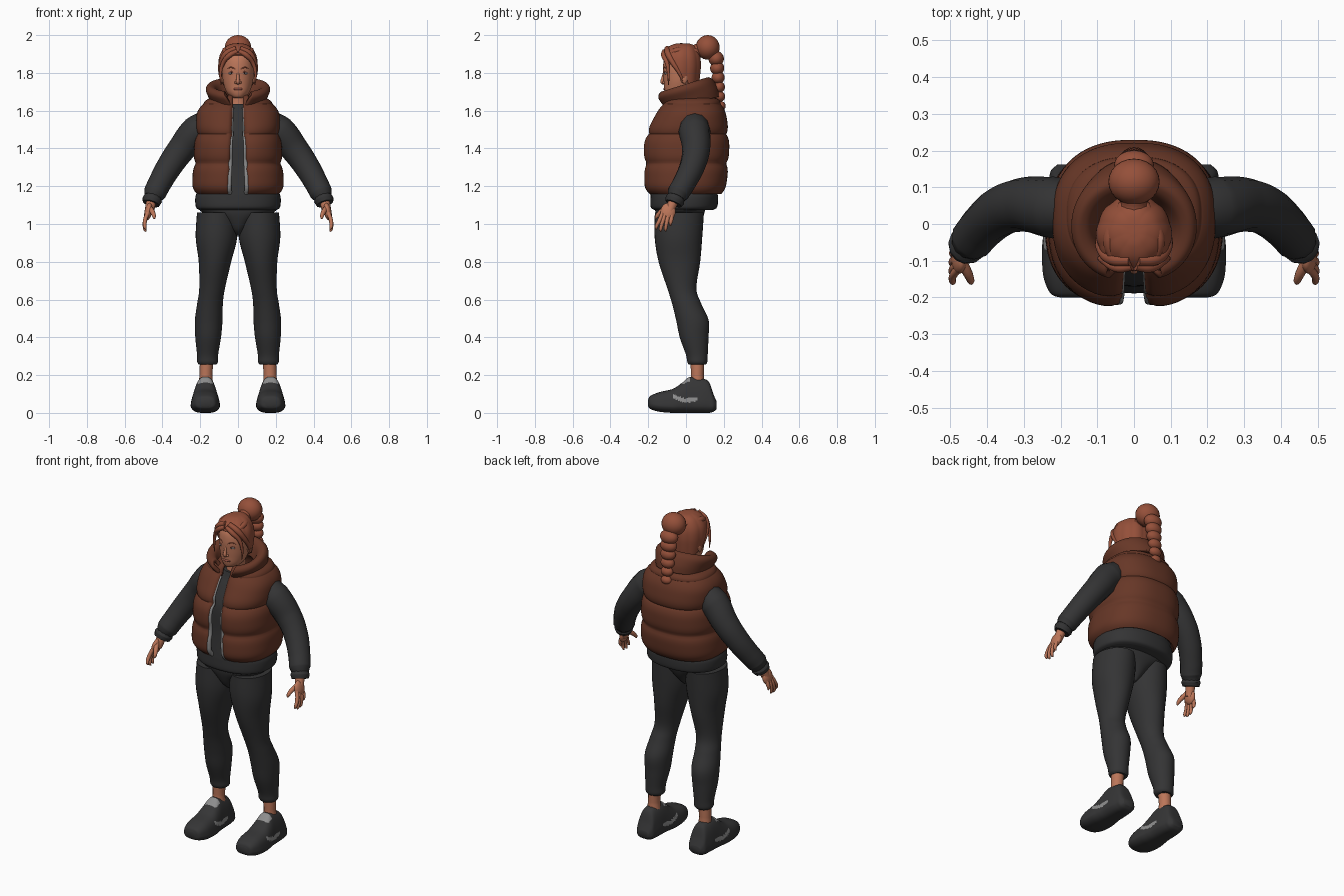
import bpy, bmesh, math
from mathutils import Vector, Matrix

cube = bpy.data.objects.get("Cube")
if cube:
    bpy.data.objects.remove(cube, do_unlink=True)


def paint(name, r, g, b):
    mat = bpy.data.materials.new(name)
    mat.use_nodes = True
    mat.diffuse_color = (r, g, b, 1)
    bsdf = next(n for n in mat.node_tree.nodes if n.type == 'BSDF_PRINCIPLED')
    bsdf.inputs["Base Color"].default_value = (r, g, b, 1)
    bsdf.inputs["Roughness"].default_value = .8
    return mat


SKIN = paint("skin", .5, .18, .1)
HAIR = paint("auburn hair", .3, .08, .042)
VEST = paint("rust brown padding", .135, .038, .02)
CLOTH = paint("charcoal cloth", .034, .034, .035)
SHOE = paint("shoe black", .036, .036, .037)
GREY = paint("grey trim", .27, .27, .27)
LIP = paint("lip", .36, .1, .07)
WHITE = paint("eye white", .6, .55, .52)
DARK = paint("dark brown", .05, .02, .012)
TAU = math.tau


def finish(name, bm, *mats):
    bmesh.ops.recalc_face_normals(bm, faces=bm.faces)
    mesh = bpy.data.meshes.new(name)
    bm.to_mesh(mesh)
    bm.free()
    for m in mats:
        mesh.materials.append(m)
    mesh.shade_smooth()
    obj = bpy.data.objects.new(name, mesh)
    bpy.context.collection.objects.link(obj)
    return obj


def resample(rows, steps=6):
    """Smooth spline through the rows of a table."""
    out = []
    for i in range(len(rows) - 1):
        a, b, c, d = (rows[min(max(i + k, 0), len(rows) - 1)] for k in (-1, 0, 1, 2))
        for j in range(steps):
            t = j / steps
            out.append([q + .5 * t * (r - p + t * (2*p - 5*q + 4*r - s + t * (3*(q - r) + s - p)))
                        for p, q, r, s in zip(a, b, c, d)])
    return out + [list(rows[-1])]


def power(v, n):
    return math.copysign(abs(v) ** (2 / n), v)


def skin_rings(rings, closed=True, caps=True):
    bm = bmesh.new()
    loops = [[bm.verts.new(p) for p in ring] for ring in rings]
    count = len(loops[0])
    for low, high in zip(loops, loops[1:]):
        for i in range(count if closed else count - 1):
            j = (i + 1) % count
            bm.faces.new((low[i], low[j], high[j], high[i]))
    if caps:
        bm.faces.new(loops[0])
        bm.faces.new(loops[-1])
    return bm


def body(rows, n=2, ridge=0, cols=40):
    """Stack of ovals from rows of height, half width, front and back."""
    rings = []
    for z, w, f, b in resample(rows):
        ring = []
        for i in range(cols):
            t = TAU * i / cols
            k = 1 + ridge * abs(math.sin(5 * t))
            ring.append((k * w * power(math.sin(t), n), (f + b)/2 - k * (b - f)/2 * power(math.cos(t), n), z))
        rings.append(ring)
    return skin_rings(rings)


def tube(name, points, mat):
    """Tapered tube through points of x, y, z and radius."""
    curve = bpy.data.curves.new(name, 'CURVE')
    curve.dimensions = '3D'
    curve.bevel_depth = 1
    curve.bevel_resolution = 4
    curve.use_fill_caps = True
    spline = curve.splines.new('BEZIER')
    spline.bezier_points.add(len(points) - 1)
    for bp, (x, y, z, r) in zip(spline.bezier_points, points):
        bp.co, bp.radius = (x, y, z), r
        bp.handle_left_type = bp.handle_right_type = 'AUTO'
    curve.materials.append(mat)
    obj = bpy.data.objects.new(name, curve)
    bpy.context.collection.objects.link(obj)


def ball(name, center, size, mat, tilt=0):
    bm = bmesh.new()
    place = Matrix.Translation(center) @ Matrix.Rotation(tilt, 4, 'Y') @ Matrix.Diagonal((*size, 1))
    bmesh.ops.create_uvsphere(bm, u_segments=24, v_segments=16, radius=1, matrix=place)
    finish(name, bm, mat)


def thicken(obj, amount):
    mod = obj.modifiers.new("thickness", 'SOLIDIFY')
    mod.thickness, mod.offset = amount, 0


# Hoodie trunk and trouser seat
finish("hoodie_body", body([(1.075, .205, -.17, .145), (1.09, .223, -.187, .165), (1.14, .226, -.188, .17),
                            (1.18, .215, -.185, .165), (1.3, .195, -.172, .165), (1.45, .18, -.165, .165),
                            (1.55, .16, -.125, .14), (1.6, .1, -.1, .09), (1.635, .055, -.088, .045)], 2.3), CLOTH)
finish("trouser_seat", body([(.94, .015, -.09, .02), (.97, .045, -.125, .05), (1.02, .1, -.15, .083),
                             (1.07, .2, -.163, .1), (1.12, .2, -.16, .1)], 2.2), CLOTH)

# Padded vest, open at the front
VEST_ROWS = resample([(1.165, .222, -.2, .19), (1.2, .23, -.215, .2), (1.3, .226, -.217, .212),
                      (1.42, .219, -.219, .217), (1.5, .212, -.197, .212), (1.58, .207, -.155, .2),
                      (1.63, .185, -.128, .183), (1.655, .15, -.11, .16), (1.675, .075, -.085, .09)], 9)


def open_ring(w, f, b, z, gap, n, cols=72, puff=1):
    start = math.asin((gap / w) ** (n / 2))
    ring = []
    for i in range(cols + 1):
        t = start + (TAU - 2 * start) * i / cols
        x, y = puff * w * power(math.sin(t), n), -puff * (b - f)/2 * power(math.cos(t), n)
        if y < 0:
            y *= 1 - .12 * math.exp(-(x / .05) ** 2)
        ring.append(Vector((x, (f + b)/2 + y, z)))
    return ring


vest_rings = []
for z, w, f, b in VEST_ROWS:
    seam = 1 - abs(math.sin(math.pi * (z - 1.165) / .155))
    gap = .048 - .04 * (z - 1.165)
    vest_rings.append(open_ring(w, f, b, z, gap, 2.45, puff=1.01 - .07 * seam ** 2))
thicken(finish("vest", skin_rings(vest_rings, False, False), VEST), .02)

# Stand-up collar, higher at the back
collar_rings = []
for v, w, f, b in resample([(0, .135, -.115, .168), (.4, .147, -.135, .16), (.8, .16, -.15, .142),
                            (1, .157, -.148, .126), (1.06, .145, -.138, .112), (.9, .125, -.12, .095),
                            (.3, .105, -.1, .075)]):
    ring = open_ring(w, f, b, 0, .03 + .04 * v, 2.1)
    for p in ring:
        back = (p.y + .15) / .28
        p.z = 1.61 + .055 * back + v * (.07 + .03 * back)
    collar_rings.append(ring)
thicken(finish("vest_collar", skin_rings(collar_rings, False, False), VEST), .02)

# Head, neck and hair cap
finish("neck", body([(1.6, .06, -.08, .05), (1.65, .05, -.07, .04), (1.72, .05, -.07, .04)]), SKIN)
finish("head", body([(1.667, .02, -.09, -.04), (1.675, .04, -.105, 0), (1.7, .062, -.114, .03),
                     (1.74, .076, -.117, .05), (1.78, .082, -.12, .058), (1.83, .084, -.122, .06),
                     (1.88, .078, -.112, .055), (1.915, .055, -.08, .035), (1.925, .02, -.04, 0)]), SKIN)
cap = body([(1.68, .07, -.09, .055), (1.78, .09, -.12, .068), (1.84, .096, -.128, .073), (1.89, .09, -.125, .068),
            (1.93, .066, -.095, .05), (1.948, .035, -.06, .025), (1.952, .005, -.03, -.02)], ridge=.03, cols=80)
bmesh.ops.bisect_plane(cap, geom=cap.verts[:] + cap.edges[:] + cap.faces[:], plane_co=(0, -.11, 1.88),
                       plane_no=(0, 1.1, 1), clear_inner=True)
thicken(finish("hair_cap", cap, HAIR), .01)

# Bun, tie and braid
ball("hair_bun", (0, .115, 1.935), (.07, .063, .065), HAIR)
tube("hair_tie", [(0, .03, 1.9, .045), (0, .06, 1.915, .038), (0, .09, 1.925, .04)], HAIR)
for k in range(6):
    r = .045 - .0035 * k
    ball(f"braid_knot_{k + 1}", (0, .16 + .005 * k, 1.875 - .05 * k), (r * 1.2, r * .9, r * .9), HAIR)
ball("braid_tip", (0, .188, 1.605), (.016, .014, .03), HAIR)

# Nose and mouth
tube("nose", [(0, -.115, 1.805, .006), (0, -.122, 1.77, .009), (0, -.125, 1.752, .011), (0, -.113, 1.742, .006)], SKIN)
ball("lips", (0, -.108, 1.715), (.026, .012, .008), LIP)

# Everything that comes in left and right pairs
for side, s in (("left", 1), ("right", -1)):
    def pair(name, points, mat):
        tube(f"{side}_{name}", [(s * p[0], *p[1:]) for p in points], mat)

    def pair_ball(name, center, size, mat, tilt=0):
        ball(f"{side}_{name}", (s * center[0], *center[1:]), size, mat, s * tilt)

    # Face and loose hair
    pair_ball("eye", (.034, -.104, 1.798), (.017, .012, .007), WHITE)
    pair_ball("iris", (.034, -.11, 1.798), (.005, .0075, .005), DARK)
    pair("eyelid", [(.016, -.115, 1.801, .002), (.034, -.114, 1.806, .003), (.052, -.102, 1.801, .002)], LIP)
    pair("eyebrow", [(.014, -.119, 1.82, .003), (.036, -.112, 1.829, .004), (.056, -.097, 1.822, .002)], HAIR)
    pair_ball("nostril", (.011, -.116, 1.749), (.008, .009, .007), SKIN)
    pair_ball("ear", (.085, -.01, 1.775), (.01, .02, .032), SKIN)
    pair("front_lock", [(.004, -.115, 1.915, .012), (.045, -.118, 1.893, .014), (.08, -.1, 1.85, .011),
                        (.093, -.093, 1.79, .007), (.09, -.093, 1.735, .002)], HAIR)
    pair("side_lock", [(.01, -.1, 1.93, .014), (.06, -.095, 1.903, .017), (.088, -.07, 1.855, .014),
                       (.094, -.035, 1.8, .01), (.088, -.015, 1.75, .003)], HAIR)
    for k, x in enumerate((.02, .055)):
        pair(f"combed_lock_{k + 1}", [(x, -.102, 1.915 - x * .3, .012), (x * 1.2, -.04, 1.94 - x * .4, .018),
                                      (x * .5, .055, 1.915, .014)], HAIR)

    # Zip edge follows the vest opening
    edge = [ring[0 if s > 0 else -1] for ring in vest_rings[:54:3]]
    tube(f"{side}_zip", [(p.x, p.y - .002, p.z, .013 - .013 * (p.z - 1.165)) for p in edge], GREY)

    # Sleeve, cuff and hand
    pair("sleeve", [(.16, .045, 1.53, .075), (.22, .045, 1.49, .084), (.3, .053, 1.395, .074), (.36, .035, 1.31, .068),
                    (.415, -.01, 1.215, .062), (.44, -.04, 1.165, .06), (.453, -.052, 1.138, .047)], CLOTH)
    pair("cuff", [(.448, -.05, 1.145, .045), (.454, -.058, 1.128, .053), (.46, -.066, 1.108, .046)], CLOTH)
    pair("wrist", [(.455, -.055, 1.14, .028), (.463, -.075, 1.1, .026), (.472, -.09, 1.06, .024)], SKIN)
    pair_ball("palm", (.475, -.095, 1.065), (.02, .04, .047), SKIN, -.2)
    for name, y, tip, low in (("index", -.123, -.157, .972), ("middle", -.108, -.134, .96),
                              ("ring", -.092, -.108, .962), ("little", -.075, -.082, .992)):
        pair(name + "_finger", [(.478, y, 1.06, .011), (.492, (y + tip) / 2, 1.02, .011),
                                (.493, tip, low + .012, .009), (.488, tip, low, .004)], SKIN)
    pair("thumb", [(.468, -.105, 1.085, .015), (.452, -.135, 1.062, .013), (.444, -.155, 1.04, .01),
                   (.443, -.162, 1.027, .004)], SKIN)

    # Trouser leg, a stack of ovals with a shifting centre
    rings = []
    for z, x, y, w, d in resample([(.255, .161, .06, .045, .045), (.27, .161, .06, .055, .053), (.31, .161, .057, .056, .058),
                                   (.4, .158, .043, .068, .076), (.49, .155, .034, .073, .086), (.58, .148, .003, .068, .077),
                                   (.66, .137, -.022, .068, .077), (.8, .122, -.035, .086, .11),
                                   (.93, .114, -.04, .11, .126), (1.06, .11, -.035, .107, .13)]):
        rings.append([(s * (x + w * math.sin(TAU * i / 32)), y - d * math.cos(TAU * i / 32), z) for i in range(32)])
    finish(f"{side}_trouser_leg", skin_rings(rings), CLOTH)
    pair("ankle", [(.168, .06, .12, .04), (.17, .06, .2, .034), (.165, .06, .28, .036)], SKIN)

    # Shoe, lofted from toe to heel, with fine faces for the grey panels
    rings = []
    for y, w, low, high in resample([(-.2, .028, .035, .07), (-.188, .055, .02, .09), (-.14, .076, .006, .11),
                                     (-.07, .081, 0, .127), (-.02, .078, 0, .16), (.02, .074, 0, .19), (.08, .07, 0, .183),
                                     (.12, .063, 0, .165), (.145, .054, .006, .1), (.162, .035, .02, .06)], 12):
        ring = []
        for i in range(96):
            a = TAU * i / 96
            h = (high - low) * (.5 + .5 * power(math.sin(a), 2.8))
            ring.append((s * (.173 + w * power(math.cos(a), 3) * (1 - 2.5 * max(h - .03, 0))), y, low + h))
        rings.append(ring)
    shoe = skin_rings(rings)
    for face in shoe.faces:
        c = face.calc_center_median()
        stripe = abs(c.x - s * .173) > .04 and -.07 < c.y < .06 and abs(c.z - .066 - 4 * (c.y - .01) ** 2) < .011
        tongue = -.02 < c.y < .022 and c.z > .155 and abs(c.x - s * .173) < .04
        face.material_index = int(stripe or tongue)
    finish(f"{side}_shoe", shoe, SHOE, GREY)

# Keep hard edges crisp on the finished parts
bpy.ops.object.select_all(action='DESELECT')
for obj in bpy.context.scene.objects:
    if obj.type == 'MESH':
        obj.select_set(True)
        bpy.context.view_layer.objects.active = obj
bpy.ops.object.shade_smooth_by_angle(angle=math.radians(50))
